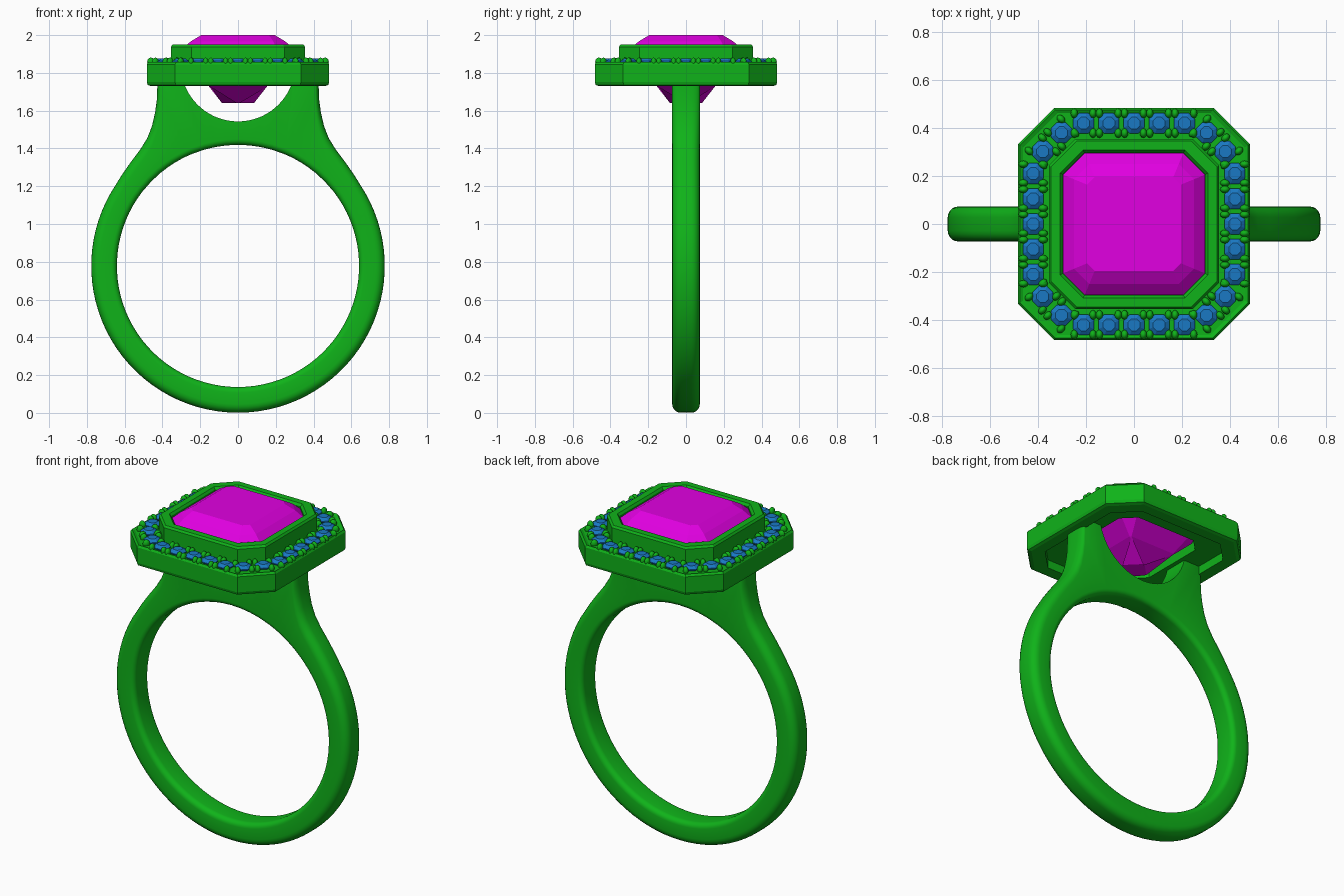
import bpy, bmesh
from math import sin, cos, pi, radians, sqrt, atan2
from mathutils import Matrix, Vector

if "Cube" in bpy.data.objects:
    bpy.data.objects.remove(bpy.data.objects["Cube"])


def material(name, rgb):
    m = bpy.data.materials.new(name)
    m.diffuse_color = (*rgb, 1)
    m.use_nodes = True
    m.node_tree.nodes["Principled BSDF"].inputs["Base Color"].default_value = m.diffuse_color
    return m


METAL = material("metal", (0.005, 0.45, 0.01))
PINK = material("centre_gem", (0.75, 0.0, 0.75))
BLUE = material("small_gem", (0.01, 0.19, 0.55))


def finish(bm, name, mat, smooth=None):
    bmesh.ops.recalc_face_normals(bm, faces=bm.faces)
    me = bpy.data.meshes.new(name)
    bm.to_mesh(me)
    bm.free()
    ob = bpy.data.objects.new(name, me)
    bpy.context.collection.objects.link(ob)
    me.materials.append(mat)
    if smooth:
        shade(ob, smooth)
    return ob


def select(ob):
    bpy.ops.object.select_all(action='DESELECT')
    ob.select_set(True)
    bpy.context.view_layer.objects.active = ob


def shade(ob, angle):
    select(ob)
    bpy.ops.object.shade_smooth_by_angle(angle=radians(angle))


def loft(bm, rings, closed=False, caps=False):
    """Bridge equal-length closed rings of points with quads."""
    vs = [[bm.verts.new(p) for p in r] for r in rings]
    n = len(vs[0])
    for i in range(len(vs) if closed else len(vs) - 1):
        a, b = vs[i], vs[(i + 1) % len(vs)]
        for j in range(n):
            k = (j + 1) % n
            bm.faces.new((a[j], a[k], b[k], b[j]))
    if caps:
        bm.faces.new(vs[0])
        bm.faces.new(vs[-1])


def octagon(a, z):
    """Square with cut corners, inset parallel to the halo outline."""
    f = max(0.283 - 0.414 * (0.483 - a), a * 0.69)
    return [(x, y, z) for x, y in ((a, -f), (a, f), (f, a), (-f, a),
                                   (-a, f), (-a, -f), (-f, -a), (f, -a))]


# Shank: round band flaring into two shoulders
CZ, R_IN, R_OUT, HALF_W, RND = 0.778, 0.641, 0.777, 0.073, 0.045
right = [(R_OUT * cos(radians(t)), CZ + R_OUT * sin(radians(t))) for t in range(-86, 36, 4)]
right += [(0.615, 1.26), (0.566, 1.33), (0.517, 1.395), (0.48, 1.455), (0.455, 1.52),
          (0.439, 1.59), (0.43, 1.655), (0.427, 1.73), (0.427, 1.83), (0.3, 1.83), (0.2, 1.83), (0.1, 1.83)]
outline = [(0, CZ - R_OUT)] + right + [(0, 1.83)] + [(-x, z) for x, z in reversed(right)]
rings = []
for x, z in outline:
    t = atan2(z - CZ, x)
    d = Vector((cos(t), 0, sin(t)))
    c = Vector((0, 0, CZ))
    r_out = sqrt(x * x + (z - CZ) ** 2)
    ring = []
    for r0, start, b in ((r_out - RND, -90, RND), (R_IN + 0.03, 90, 0.03)):
        for quarter in (0, 90):
            for k in range(6):
                a = radians(start + quarter + 18 * k)
                y = HALF_W - b if sin(a) > 1e-6 or (abs(sin(a)) < 1e-6 and (quarter == 90) == (start < 0)) else b - HALF_W
                ring.append(c + d * (r0 + b * cos(a)) + Vector((0, y + b * sin(a), 0)))
    rings.append(ring)
bm = bmesh.new()
loft(bm, rings, closed=True)
bmesh.ops.remove_doubles(bm, verts=bm.verts, dist=1e-5)
shank = finish(bm, "shank", METAL)

# Rounded cradle under the stone
bpy.ops.mesh.primitive_cylinder_add(vertices=72, radius=0.303, depth=1,
                                    location=(0, 0, 1.846), rotation=(pi / 2, 0, 0))
cutter = bpy.context.object
cutter.name = "cradle_cutter"
cutter.hide_render = True
mod = shank.modifiers.new("cradle", 'BOOLEAN')
mod.operation, mod.object, mod.solver = 'DIFFERENCE', cutter, 'EXACT'
select(shank)
bpy.ops.object.modifier_apply(modifier=mod.name)
bpy.data.objects.remove(cutter)
shade(shank, 35)

# Halo tray and raised bezel, one closed cross-section
bm = bmesh.new()
section = [(0.355, 1.85), (0.355, 1.938), (0.346, 1.95), (0.308, 1.95), (0.297, 1.935),
           (0.297, 1.90), (0.27, 1.87), (0.27, 1.78), (0.40, 1.78), (0.40, 1.73),
           (0.462, 1.73), (0.478, 1.736), (0.483, 1.752), (0.483, 1.845), (0.475, 1.857), (0.462, 1.85)]
loft(bm, [octagon(a, z) for a, z in section], closed=True)
finish(bm, "halo_and_bezel", METAL)

# Centre gem: step-cut crown and pointed pavilion
bm = bmesh.new()
gem = [(0.195, 2.0), (0.25, 1.967), (0.296, 1.925), (0.296, 1.90), (0.25, 1.815), (0.155, 1.73), (0.004, 1.64)]
loft(bm, [octagon(a, z) for a, z in gem], caps=True)
finish(bm, "centre_gem", PINK)

# Small halo gems and the beads holding them
spots = []
for q in range(4):
    rot = Matrix.Rotation(q * pi / 2, 4, 'Z')
    for i in range(-2, 3):
        spots.append(rot @ Matrix.Translation((i * 0.105, 0.42, 0)))
    diag = rot @ Matrix.Rotation(-pi / 4, 4, 'Z')
    for s in (-1, 1):
        spots.append(diag @ Matrix.Translation((s * 0.055, 0.483, 0)))
stones, beads = bmesh.new(), bmesh.new()
for m in spots:
    loft(stones, [[m @ Vector((r * cos(k * pi / 4 + pi / 8), r * sin(k * pi / 4 + pi / 8), z)) for k in range(8)]
                  for r, z in ((0.027, 1.876), (0.047, 1.862), (0.047, 1.857), (0.005, 1.82))], caps=True)
    for sx in (-1, 1):
        for sy in (-1, 1):
            bmesh.ops.create_uvsphere(
                beads, u_segments=12, v_segments=8, radius=1,
                matrix=m @ Matrix.Translation((sx * 0.039, sy * 0.041, 1.858)) @ Matrix.Diagonal((0.015, 0.02, 0.023, 1)))
finish(stones, "halo_gems", BLUE)
finish(beads, "halo_beads", METAL, 60)
